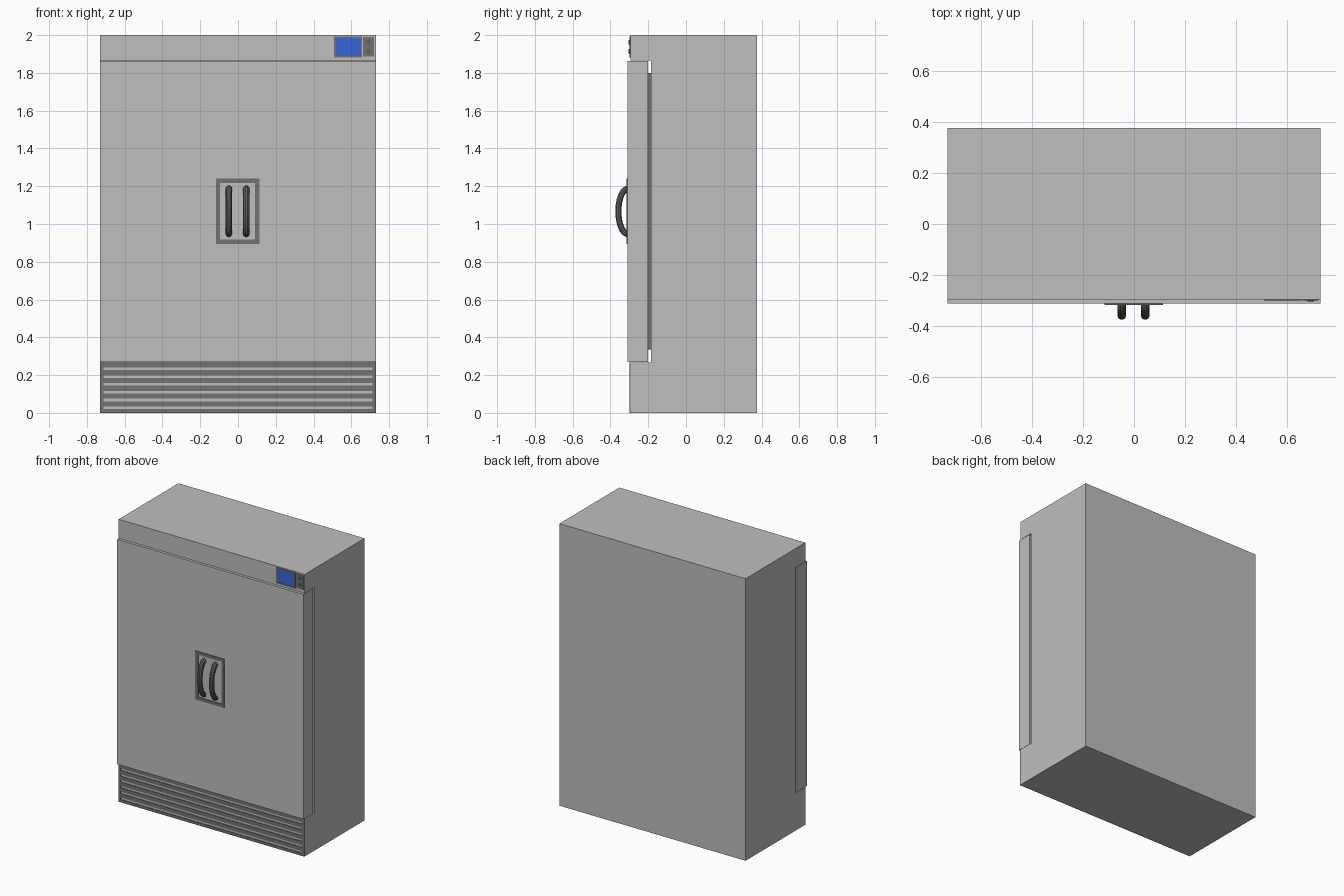
import bpy, bmesh, math

if "Cube" in bpy.data.objects:
    bpy.data.objects.remove(bpy.data.objects["Cube"])


def mat(name, c):
    m = bpy.data.materials.new(name)
    m.diffuse_color = (*c, 1)
    m.use_nodes = True
    m.node_tree.nodes["Principled BSDF"].inputs["Base Color"].default_value = m.diffuse_color
    return m


STEEL = mat("light grey steel", (0.52, 0.52, 0.52))
DARK = mat("dark grey trim", (0.17, 0.17, 0.17))
HANDLE = mat("handle grey", (0.12, 0.12, 0.12))
BLUE = mat("display blue", (0.04, 0.13, 0.68))


def finish(name, bm, material):
    bmesh.ops.recalc_face_normals(bm, faces=bm.faces)
    me = bpy.data.meshes.new(name)
    bm.to_mesh(me)
    bm.free()
    me.materials.append(material)
    ob = bpy.data.objects.new(name, me)
    bpy.context.collection.objects.link(ob)
    return ob


def add_box(bm, x0, x1, y0, y1, z0, z1):
    vs = bmesh.ops.create_cube(bm, size=1)["verts"]
    for v in vs:
        v.co = (x1 if v.co.x > 0 else x0, y1 if v.co.y > 0 else y0,
                z1 if v.co.z > 0 else z0)


def boxes(name, material, *dims):
    bm = bmesh.new()
    for d in dims:
        add_box(bm, *d)
    return finish(name, bm, material)


def frame(name, material, x0, x1, y0, y1, z0, z1, w):
    return boxes(name, material,
                 (x0, x0 + w, y0, y1, z0, z1), (x1 - w, x1, y0, y1, z0, z1),
                 (x0 + w, x1 - w, y0, y1, z0, z0 + w),
                 (x0 + w, x1 - w, y0, y1, z1 - w, z1))


W = 0.73        # half width
FRONT = -0.295  # cabinet front
DOOR = -0.311   # door front

# Cabinet body: side profile with a door recess, extruded across the width
profile = [(0.375, 0), (FRONT, 0), (FRONT, 0.268), (-0.186, 0.268),
           (-0.186, 1.866), (FRONT, 1.866), (FRONT, 2), (0.375, 2)]
bm = bmesh.new()
face = bm.faces.new([bm.verts.new((-W, y, z)) for y, z in profile])
ext = bmesh.ops.extrude_face_region(bm, geom=[face])["geom"]
bmesh.ops.translate(bm, vec=(2 * W, 0, 0),
                    verts=[g for g in ext if isinstance(g, bmesh.types.BMVert)])
finish("cabinet_body", bm, STEEL)

# Door and its seal
boxes("door", STEEL, (-W, W, DOOR, -0.201, 0.27, 1.864))
frame("door_seal", DARK, -0.665, 0.665, -0.202, -0.185, 0.335, 1.80, 0.04)

# Ventilation grille: end posts and horizontal slats around six slots
slots = [0.027 + i * 0.0413 for i in range(6)]
edges = [0.0] + [e for s in slots for e in (s - 0.007, s + 0.007)] + [0.267]
gy = (FRONT - 0.004, FRONT + 0.002)
slats = [(-0.713, 0.713, *gy, edges[i], edges[i + 1]) for i in range(0, 14, 2)]
boxes("vent_grille", DARK, (-W, -0.713, *gy, 0, 0.267),
      (0.713, W, *gy, 0, 0.267), *slats)

# Handle surround
frame("handle_surround", DARK, -0.116, 0.113, DOOR - 0.005, DOOR + 0.002,
      0.895, 1.24, 0.022)

# Two bow handles
for side, x in (("left", -0.048), ("right", 0.044)):
    cu = bpy.data.curves.new("handle_curve", "CURVE")
    cu.dimensions = "3D"
    cu.bevel_depth = 0.017
    cu.bevel_resolution = 3
    cu.use_fill_caps = True
    sp = cu.splines.new("POLY")
    n = 20
    sp.points.add(n)
    for i, p in enumerate(sp.points):
        a = math.pi * i / n
        p.co = (x, DOOR + 0.004 - 0.051 * math.sin(a),
                1.067 - 0.12 * math.cos(a), 1)
    tmp = bpy.data.objects.new("handle_tmp", cu)
    bpy.context.collection.objects.link(tmp)
    bpy.context.view_layer.update()
    bm = bmesh.new()
    bm.from_mesh(tmp.to_mesh())
    tmp.to_mesh_clear()
    bpy.data.objects.remove(tmp)
    bpy.data.curves.remove(cu)
    ob = finish(side + "_handle", bm, HANDLE)
    bpy.ops.object.select_all(action="DESELECT")
    ob.select_set(True)
    bpy.context.view_layer.objects.active = ob
    bpy.ops.object.shade_smooth_by_angle()

# Display with its bezel
frame("display_bezel", DARK, 0.508, 0.657, FRONT - 0.005, FRONT + 0.002,
      1.881, 1.992, 0.008)
boxes("display_screen", BLUE,
      (0.516, 0.649, FRONT - 0.003, FRONT + 0.002, 1.889, 1.984))

# Button panel with two round buttons
boxes("button_panel", DARK,
      (0.661, 0.72, FRONT - 0.004, FRONT + 0.002, 1.887, 1.99))
for i, z in enumerate((1.915, 1.961)):
    bpy.ops.mesh.primitive_cylinder_add(
        vertices=20, radius=0.012, depth=0.012,
        location=(0.69, FRONT - 0.003, z), rotation=(math.pi / 2, 0, 0))
    ob = bpy.context.object
    ob.name = f"button_{i + 1}"
    ob.data.materials.append(HANDLE)
    bpy.ops.object.shade_smooth_by_angle()
